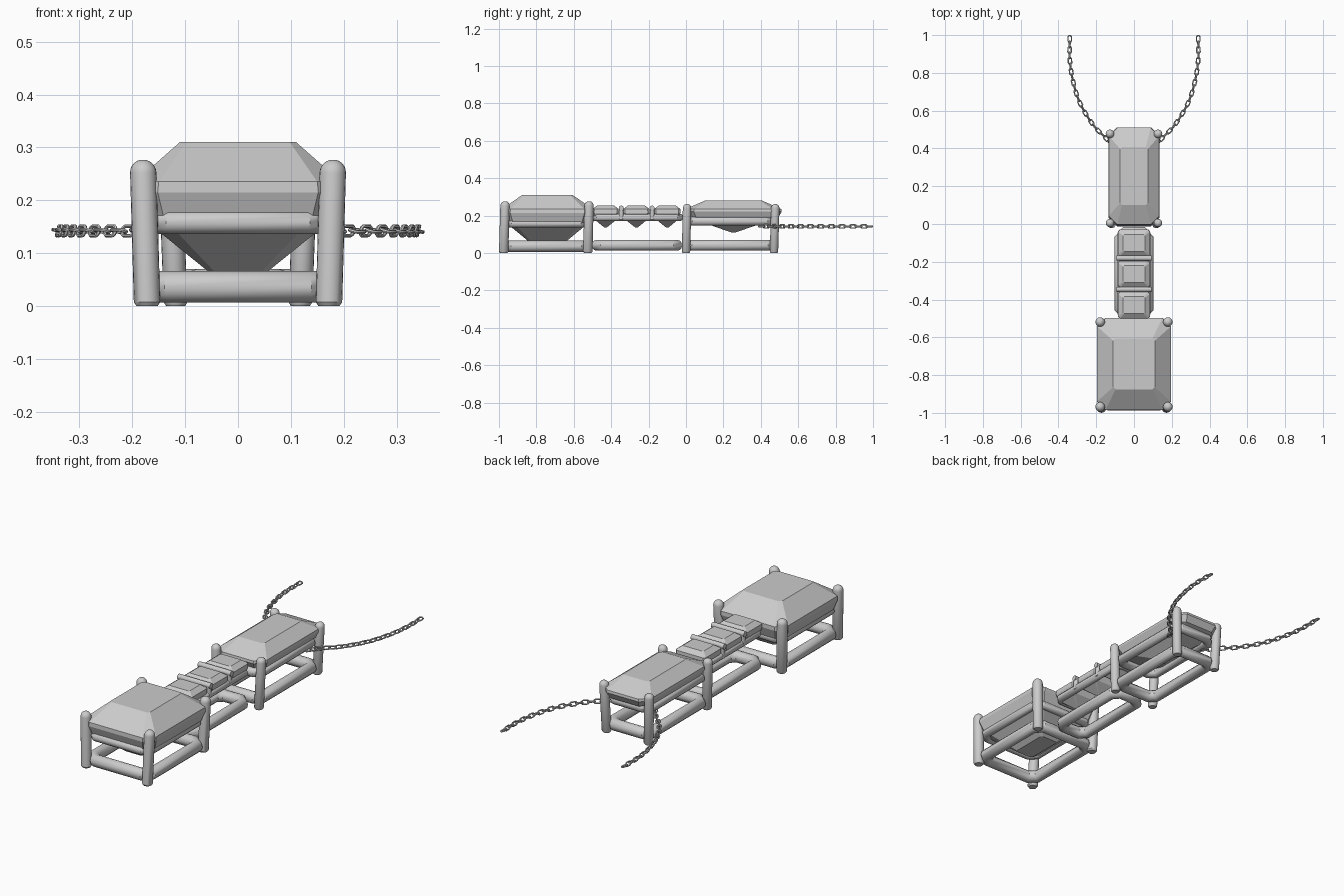
import bpy, bmesh
from math import sin, cos, pi, radians
from mathutils import Vector, Matrix

if "Cube" in bpy.data.objects:
    bpy.data.objects.remove(bpy.data.objects["Cube"])


def mesh_object(name, bm, smooth=False):
    bmesh.ops.recalc_face_normals(bm, faces=bm.faces)
    me = bpy.data.meshes.new(name)
    bm.to_mesh(me)
    bm.free()
    ob = bpy.data.objects.new(name, me)
    bpy.context.collection.objects.link(ob)
    if smooth:
        smooth_shade(ob)
    return ob


def smooth_shade(ob):
    bpy.ops.object.select_all(action='DESELECT')
    ob.select_set(True)
    bpy.context.view_layer.objects.active = ob
    bpy.ops.object.shade_smooth_by_angle(angle=radians(35))


def loft(bm, rings):
    """Skin a stack of point rings and cap both ends."""
    vs = [[bm.verts.new(p) for p in r] for r in rings]
    n = len(vs[0])
    for a, b in zip(vs, vs[1:]):
        for i in range(n):
            bm.faces.new((a[i], a[(i + 1) % n], b[(i + 1) % n], b[i]))
    bm.faces.new(vs[0])
    bm.faces.new(vs[-1])


def octagon(hx, hy, c, z, cy=0):
    """Rectangle with chamfered corners."""
    pts = [(hx, -hy + c), (hx, hy - c), (hx - c, hy), (-hx + c, hy),
           (-hx, hy - c), (-hx, -hy + c), (-hx + c, -hy), (hx - c, -hy)]
    return [Vector((x, y + cy, z)) for x, y in pts]


def gem(name, cy, levels):
    """Step-cut stone from (half x, half y, corner cut, z) levels."""
    bm = bmesh.new()
    loft(bm, [octagon(hx, hy, c, z, cy) for hx, hy, c, z in levels])
    return mesh_object(name, bm)


def tube(name, pts, r, closed=True, res=4):
    """Round bar following a polyline."""
    cu = bpy.data.curves.new(name, 'CURVE')
    cu.dimensions = '3D'
    cu.bevel_depth = r
    cu.bevel_resolution = res
    cu.use_fill_caps = True
    sp = cu.splines.new('POLY')
    sp.points.add(len(pts) - 1)
    for p, q in zip(sp.points, pts):
        p.co = (*q, 1)
    sp.use_cyclic_u = closed
    ob = bpy.data.objects.new(name, cu)
    bpy.context.collection.objects.link(ob)
    bpy.ops.object.select_all(action='DESELECT')
    ob.select_set(True)
    bpy.context.view_layer.objects.active = ob
    bpy.ops.object.convert(target='MESH')
    ob = bpy.context.object
    smooth_shade(ob)
    return ob


def prong(name, base, top, r, h):
    """Leaning round post with a domed head and a softened foot."""
    prof = [(r * .8, 0), (r, .007)]
    prof += [(r * cos(a), h - r + r * sin(a)) for a in [k * pi / 12 for k in range(6)]]
    bm = bmesh.new()
    rings = []
    for rad, z in prof:
        t = z / h
        cx = base[0] + (top[0] - base[0]) * t
        cy = base[1] + (top[1] - base[1]) * t
        rings.append([(cx + rad * cos(k * pi / 10), cy + rad * sin(k * pi / 10), z)
                      for k in range(20)])
    loft(bm, rings)
    return mesh_object(name, bm, True)


# Large lower stone
gem("large_stone", -.741, [(.11, .135, .012, .31), (.195, .243, .045, .235),
                           (.197, .244, .045, .215), (.18, .225, .04, .165),
                           (.05, .098, .01, .06)])
# Upper stone
gem("upper_stone", .254, [(.073, .153, .01, .28), (.133, .256, .045, .235),
                          (.135, .258, .045, .222), (.12, .24, .04, .19),
                          (.006, .012, .002, .11)])
# Three small stones
for i, y in enumerate((-.1, -.265, -.43)):
    gem(f"small_stone_{i + 1}", y, [(.058, .045, .006, .254), (.084, .07, .01, .235),
                                    (.085, .071, .01, .215), (.07, .058, .008, .178),
                                    (.006, .006, .001, .136)])

# Setting frames: lower and upper rails
for name, hx, hy, c, z, cy, r in (
        ("large_lower_rail", .163, .213, .035, .036, -.747, .03),
        ("large_upper_rail", .163, .213, .035, .158, -.747, .022),
        ("upper_lower_rail", .108, .222, .03, .041, .236, .029),
        ("upper_upper_rail", .108, .222, .03, .17, .236, .024),
        ("middle_lower_rail", .076, .215, .03, .041, -.262, .029),
        ("middle_upper_rail", .07, .228, .02, .19, -.262, .02)):
    tube(name, octagon(hx, hy, c, z, cy), r)

# Corner prongs
for sx, side in ((-1, "left"), (1, "right")):
    for y0, y1, end in ((-.975, -.967, "front"), (-.525, -.518, "back")):
        prong(f"large_prong_{end}_{side}", (sx * .172, y0), (sx * .18, y1), .025, .277)
    for y0, y1, end in ((.0, .006, "front"), (.47, .478, "back")):
        prong(f"upper_prong_{end}_{side}", (sx * .118, y0), (sx * .128, y1), .0225, .262)

# Divider bars between small stones
for i, y in enumerate((-.181, -.346)):
    tube(f"divider_bar_{i + 1}", [(-.092, y, .24), (.092, y, .24)], .0135, False)
    for sx in (-1, 1):
        tube(f"divider_post_{i + 1}_{sx}", [(sx * .078, y, .18), (sx * .078, y, .24)], .0125, False)

# Chain link: stadium-shaped wire loop
half, rad = .0085, .0095
stadium = [Vector(((half if cos(a) > 0 else -half) + rad * cos(a), rad * sin(a), 0))
           for a in [(k + .5) * pi / 6 for k in range(12)]]
link = tube("chain_link_left_0", stadium, .0036, True, 1)
link_mesh = link.data
bpy.data.objects.remove(link)

# Chain path, sampled at an even spacing
keys = [Vector(p) for p in ((.112, .405), (.147, .452), (.22, .53), (.288, .645),
                            (.325, .767), (.34, .873), (.34, .98))]
fine = []
for i in range(len(keys) - 1):
    p0, p1, p2 = keys[max(i - 1, 0)], keys[i], keys[i + 1]
    p3 = keys[min(i + 2, len(keys) - 1)]
    for k in range(20):
        t = k / 20
        fine.append(.5 * (2 * p1 + (p2 - p0) * t + (2 * p0 - 5 * p1 + 4 * p2 - p3) * t * t
                          + (3 * p1 - p0 - 3 * p2 + p3) * t ** 3))
fine.append(keys[-1])
total = sum((b - a).length for a, b in zip(fine, fine[1:]))
count = round(total / .029)
samples, run, want = [], 0, 0
for a, b in zip(fine, fine[1:]):
    seg = (b - a).length
    while want <= run + seg + 1e-6 and len(samples) <= count:
        samples.append((a.lerp(b, (want - run) / seg), (b - a).normalized()))
        want += total / count
    run += seg

for sx, side in ((-1, "left"), (1, "right")):
    for i, (p, d) in enumerate(samples):
        ob = bpy.data.objects.new(f"chain_link_{side}_{i + 1}", link_mesh)
        bpy.context.collection.objects.link(ob)
        heading = Vector((sx * d.x, d.y)).angle_signed(Vector((1, 0)))
        ob.matrix_world = (Matrix.Translation((sx * p.x, p.y, .142))
                           @ Matrix.Rotation(heading, 4, 'Z')
                           @ Matrix.Rotation((i % 2) * pi / 2 + .25, 4, 'X'))
